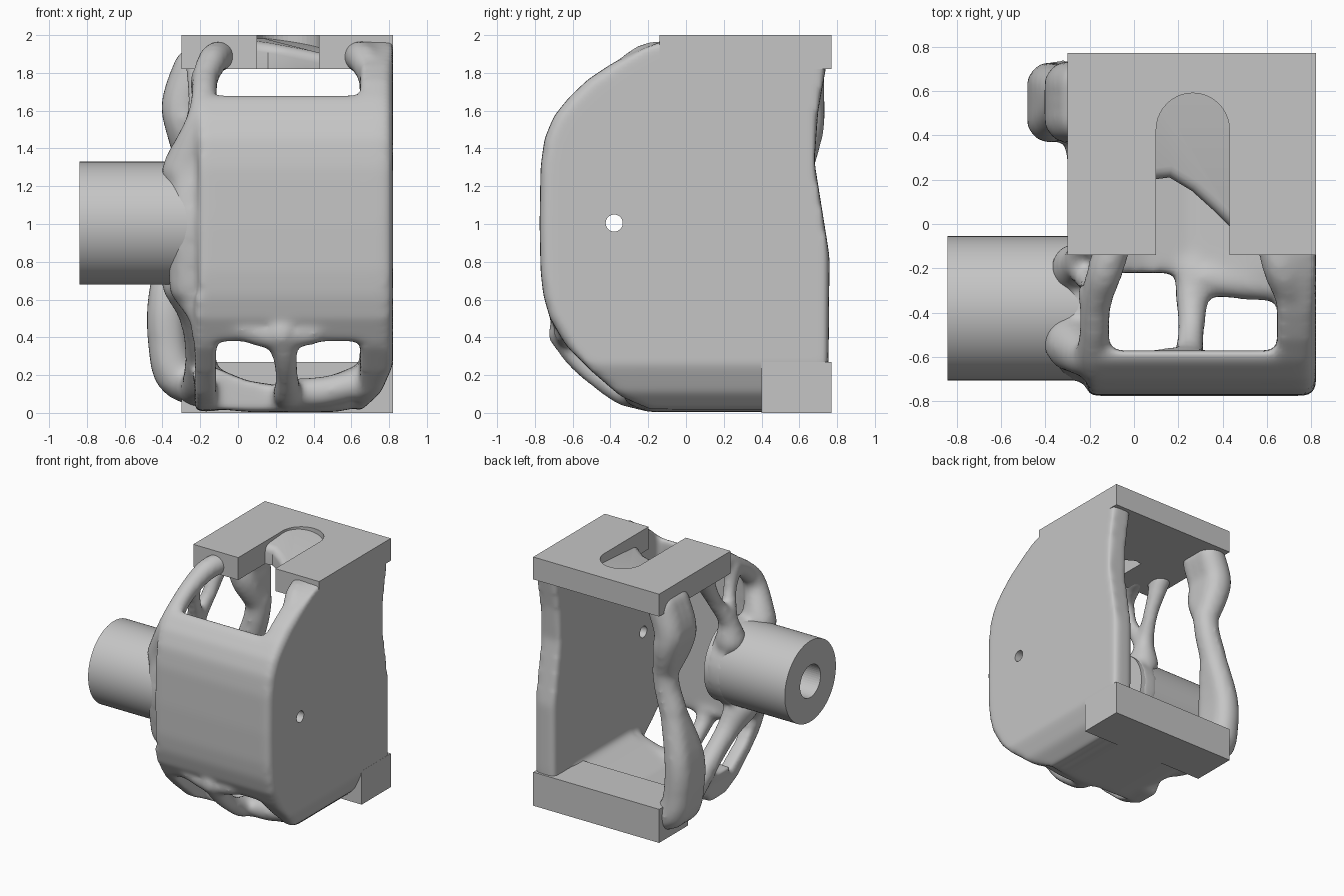
import bpy, bmesh, math
from mathutils import Vector, Matrix

if "Cube" in bpy.data.objects:
    bpy.data.objects.remove(bpy.data.objects["Cube"], do_unlink=True)

GREY = (0.56, 0.56, 0.56, 1)
mat = bpy.data.materials.new("plain grey")
mat.use_nodes = True
mat.diffuse_color = GREY
mat.node_tree.nodes["Principled BSDF"].inputs["Base Color"].default_value = GREY


def prism(bm, axis, pts, lo, hi):
    """Closed outline extruded along x (points y,z), y (x,z) or z (x,y)."""
    def place(p, t):
        return {"x": (t, p[0], p[1]), "y": (p[0], t, p[1]), "z": (p[0], p[1], t)}[axis]
    rings = [[bm.verts.new(place(p, t)) for p in pts] for t in (lo, hi)]
    faces = [bm.faces.new(r) for r in rings]
    n = len(pts)
    for i in range(n):
        j = (i + 1) % n
        faces.append(bm.faces.new((rings[0][i], rings[0][j], rings[1][j], rings[1][i])))
    bmesh.ops.recalc_face_normals(bm, faces=faces)


def limb(bm, stops):
    """Rounded strut through (x, y, z, radius) stops along a smooth path."""
    s = [Vector(p) for p in stops]
    s = [2 * s[0] - s[1]] + s + [2 * s[-1] - s[-2]]
    for a, b, c, d in zip(s, s[1:], s[2:], s[3:]):
        steps = max(2, int((c - b).length / 0.025))
        for k in range(steps + 1):
            t = k / steps
            p = b + 0.5 * t * (c - a + t * (2*a - 5*b + 4*c - d + t * (3*(b - c) + d - a)))
            bmesh.ops.create_icosphere(bm, subdivisions=2, radius=p[3],
                                       matrix=Matrix.Translation(p.xyz))


def circle(cy, cz, r, n=64):
    return [(cy + r * math.cos(2 * math.pi * i / n), cz + r * math.sin(2 * math.pi * i / n))
            for i in range(n)]


def finish(name, bm):
    me = bpy.data.meshes.new(name)
    bm.to_mesh(me)
    bm.free()
    me.materials.append(mat)
    ob = bpy.data.objects.new(name, me)
    bpy.context.collection.objects.link(ob)
    return ob


def cutter(name, r, x0, x1):
    bm = bmesh.new()
    prism(bm, "x", circle(BY, BZ, r, 48), x0, x1)
    ob = finish(name, bm)
    ob.hide_render = True
    ob.hide_viewport = True
    ob.display_type = "WIRE"
    return ob


def drill(ob, tool):
    m = ob.modifiers.new("bore", "BOOLEAN")
    m.operation, m.solver, m.object = "DIFFERENCE", "EXACT", tool


BY, BZ = -0.38, 1.005          # bore axis
boss_bore = cutter("boss_bore_cutter", 0.13, -0.95, 0.1)
side_bore = cutter("side_bore_cutter", 0.045, 0.5, 1.0)

# Top plate with a round-ended slot
bm = bmesh.new()
slot = [(0.265 - 0.165 * math.cos(a), 0.425 + 0.165 * math.sin(a))
        for a in (math.pi * i / 20 for i in range(21))]
prism(bm, "z", [(-0.3, -0.14), (0.1, -0.14)] + slot + [(0.43, -0.14), (0.82, -0.14),
      (0.82, 0.77), (-0.3, 0.77)], 1.82, 2.0)
finish("top_plate", bm)

# Base block
bm = bmesh.new()
prism(bm, "z", [(-0.3, 0.4), (0.82, 0.4), (0.82, 0.77), (-0.3, 0.77)], 0, 0.27)
finish("base_block", bm)

# Boss
bm = bmesh.new()
prism(bm, "x", circle(BY, BZ, 0.325, 96), -0.84, -0.12)
boss = finish("boss", bm)
drill(boss, boss_bore)

# Web filling the back of the slot, tilted down to the front and one side
bm = bmesh.new()
prism(bm, "z", [(0.08, 0.2), (0.16, 0.21), (0.26, 0.15), (0.36, 0.06), (0.45, -0.03),
                (0.45, 0.62), (0.08, 0.62)], 1.82, 1.99)
for v in bm.verts:
    if v.co.z > 1.9:
        v.co.z = 1.997 - 0.15 * (v.co.x - 0.08) - 0.07 * (0.62 - v.co.y)
lip = [e for e in bm.edges if all(v.co.z > 1.85 and v.co.y < 0.3 for v in e.verts)]
bmesh.ops.bevel(bm, geom=lip, offset=0.05, segments=4, profile=0.5, affect="EDGES")
web = finish("slot_web", bm)

# Organic body: overlapping walls and struts fused together
bm = bmesh.new()
front_edge = [(-0.1, 1.97), (-0.15, 1.96), (-0.25, 1.92), (-0.4, 1.845), (-0.52, 1.765),
              (-0.62, 1.67), (-0.7, 1.57), (-0.75, 1.45), (-0.77, 1.3), (-0.775, 1.0),
              (-0.77, 0.75), (-0.755, 0.62), (-0.72, 0.5), (-0.63, 0.35), (-0.5, 0.22),
              (-0.35, 0.09), (-0.2, 0.015), (0, 0.005)]
back_edge = [(0.74, 0.01), (0.755, 0.3), (0.76, 0.83), (0.72, 1.08), (0.68, 1.33),
             (0.7, 1.6), (0.745, 1.85), (0.74, 1.97)]

# Side wall with its lower edge rounded under and its front edge eased
prism(bm, "x", front_edge + back_edge, 0.645, 0.82)
for corner, normal in (((0.82, 0, 0.25), (1, 0, -0.45)), ((0.77, 0, 0.12), (1, 0, -1.1))):
    cut = bmesh.ops.bisect_plane(bm, geom=bm.verts[:] + bm.edges[:] + bm.faces[:],
                                 plane_co=corner, plane_no=normal, clear_outer=True)
    bmesh.ops.contextual_create(bm, geom=[g for g in cut["geom_cut"]
                                          if isinstance(g, bmesh.types.BMEdge)])
bmesh.ops.recalc_face_normals(bm, faces=bm.faces[:])
rim = [e for e in bm.edges if all(v.co.x > 0.81 and v.co.y < -0.3 and 0.3 < v.co.z < 1.85
                                  for v in e.verts)]
bmesh.ops.bevel(bm, geom=rim, offset=0.04, segments=2, profile=0.5, affect="EDGES")

prism(bm, "x", [(-0.57, 1.69)] + [p for p in front_edge if 0.49 < p[1] < 1.68]
      + [(-0.65, 0.38), (-0.57, 0.38)], -0.21, 0.78)                     # front wall
prism(bm, "x", [p for p in front_edge if p[1] < 0.7]
      + [(0.1, 0.2), (-0.25, 0.17), (-0.45, 0.32), (-0.57, 0.48), (-0.57, 0.62)],
      -0.23, -0.115)                                                     # lower corner arm
prism(bm, "y", [(-0.25, 0.22), (-0.2, 0.08), (-0.1, 0.02), (0.05, 0.005), (0.52, 0.005),
                (0.64, 0.03), (0.75, 0.1), (0.815, 0.25), (0.65, 0.26), (0.5, 0.2),
                (0.25, 0.14), (0.05, 0.17), (-0.12, 0.24)], -0.22, 0.5)  # dished floor
prism(bm, "x", circle(BY, BZ, 0.33), -0.28, -0.135)                      # boss collar
limb(bm, [(-0.25, -0.55, 0.68, 0.12), (-0.25, -0.58, 1.0, 0.13), (-0.25, -0.55, 1.32, 0.12)])

# Struts of the lower front
limb(bm, [(0.23, -0.65, 0.42, 0.085), (0.25, -0.57, 0.29, 0.07), (0.26, -0.45, 0.18, 0.065),
          (0.26, -0.32, 0.11, 0.08), (0.26, -0.2, 0.09, 0.08)])
limb(bm, [(0.02, -0.64, 0.44, 0.06), (0.2, -0.63, 0.41, 0.08), (0.4, -0.64, 0.42, 0.06)])
limb(bm, [(-0.24, -0.5, 0.68, 0.13), (-0.19, -0.59, 0.52, 0.08), (-0.18, -0.57, 0.42, 0.07)])
limb(bm, [(0.3, -0.24, 0.1, 0.085), (0.5, -0.26, 0.12, 0.085), (0.7, -0.27, 0.18, 0.085)])

# Upper front arms ending in pads under the top plate
limb(bm, [(-0.28, -0.54, 1.28, 0.13), (-0.2, -0.6, 1.52, 0.09), (-0.18, -0.52, 1.66, 0.075),
          (-0.17, -0.35, 1.78, 0.075), (-0.13, -0.21, 1.87, 0.085), (-0.09, -0.08, 1.89, 0.085)])
limb(bm, [(0.73, -0.5, 1.66, 0.085), (0.72, -0.34, 1.78, 0.085), (0.67, -0.21, 1.87, 0.09),
          (0.63, -0.08, 1.89, 0.085)])

# Forked struts from the boss to the top plate
limb(bm, [(-0.26, -0.2, 1.25, 0.12), (-0.25, -0.17, 1.42, 0.075), (-0.21, -0.05, 1.62, 0.06),
          (-0.2, 0.08, 1.86, 0.085)])
limb(bm, [(-0.25, -0.18, 1.4, 0.075), (-0.2, -0.27, 1.6, 0.055), (-0.19, -0.32, 1.76, 0.07)])

# Strut from the boss down to the base
limb(bm, [(-0.28, -0.32, 0.69, 0.13), (-0.23, -0.2, 0.52, 0.09), (-0.2, 0.0, 0.32, 0.085),
          (-0.2, 0.22, 0.17, 0.1), (-0.22, 0.4, 0.13, 0.1)])

# Wavy back column: strands below, one waist, strands above
for y in (0.48, 0.55, 0.62):
    limb(bm, [(-0.2, y, 0.13, 0.11), (-0.32, y, 0.2, 0.12), (-0.365, y, 0.35, 0.115),
              (-0.37, y, 0.62, 0.11), (-0.29, 0.58, 1.0, 0.1)])
    limb(bm, [(-0.22, 0.58, 1.28, 0.095), (-0.27, y, 1.5, 0.115), (-0.29, y, 1.64, 0.12),
              (-0.23, y, 1.82, 0.12)])
limb(bm, [(-0.29, 0.58, 1.0, 0.105), (-0.24, 0.58, 1.16, 0.1), (-0.22, 0.58, 1.3, 0.1)])

body = finish("organic_body", bm)
fuse = body.modifiers.new("fuse", "REMESH")
fuse.mode, fuse.voxel_size, fuse.use_smooth_shade = "VOXEL", 0.02, True
relax = body.modifiers.new("relax", "SMOOTH")
relax.factor, relax.iterations = 0.5, 14
drill(body, boss_bore)
drill(body, side_bore)

# Rounded shading on the boss and web, sharp rims kept
bpy.ops.object.select_all(action="DESELECT")
for ob in (boss, web):
    ob.select_set(True)
    bpy.context.view_layer.objects.active = ob
bpy.ops.object.shade_smooth_by_angle(angle=math.radians(35))
